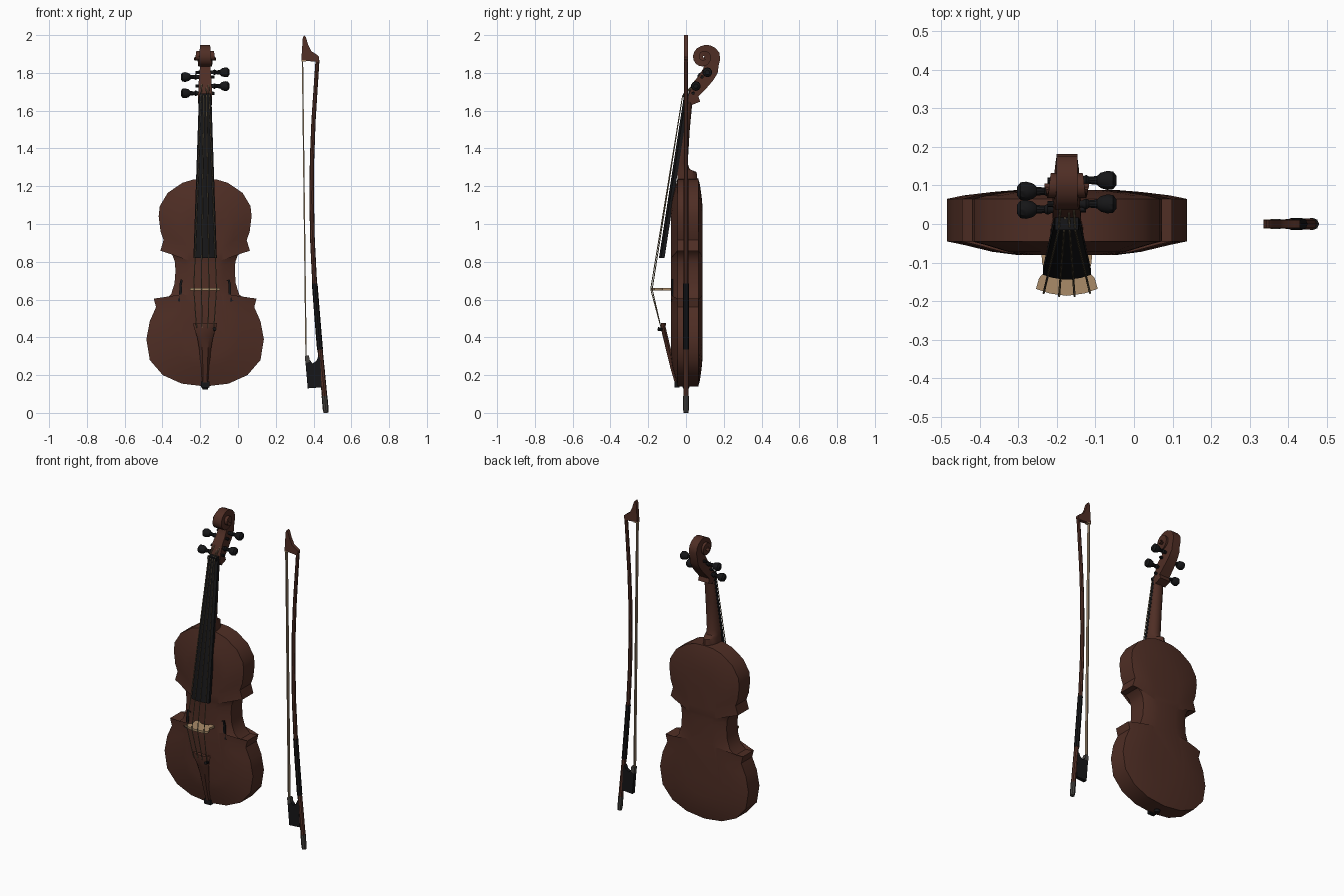
import bpy, bmesh, math
from mathutils import Vector

CX = -0.174  # violin centre line


def mat(name, c):
    m = bpy.data.materials.new(name)
    m.diffuse_color = (*c, 1)
    return m


WOOD = mat("varnished wood", (0.078, 0.027, 0.018))
BOWWOOD = mat("bow wood", (0.085, 0.029, 0.019))
BLACK = mat("ebony", (0.008, 0.008, 0.009))
MAPLE = mat("pale maple", (0.40, 0.26, 0.14))
STRING = mat("string metal", (0.22, 0.17, 0.10))
HAIR = mat("bow hair", (0.30, 0.22, 0.14))
SILVER = mat("dull silver", (0.06, 0.055, 0.05))


def make(name, verts, faces, m, angle=35):
    me = bpy.data.meshes.new(name)
    me.from_pydata([tuple(v) for v in verts], [], faces)
    bm = bmesh.new()
    bm.from_mesh(me)
    bmesh.ops.recalc_face_normals(bm, faces=bm.faces)
    bm.to_mesh(me)
    bm.free()
    me.materials.append(m)
    o = bpy.data.objects.new(name, me)
    bpy.context.collection.objects.link(o)
    bpy.ops.object.select_all(action='DESELECT')
    o.select_set(True)
    bpy.context.view_layer.objects.active = o
    bpy.ops.object.shade_smooth_by_angle(angle=math.radians(angle))
    return o


def loft(name, rings, m, angle=35):
    n = len(rings[0])
    faces = [(i * n + j, i * n + (j + 1) % n, (i + 1) * n + (j + 1) % n, (i + 1) * n + j)
             for i in range(len(rings) - 1) for j in range(n)]
    faces += [tuple(range(n)), tuple(range((len(rings) - 1) * n, len(rings) * n))]
    return make(name, [v for r in rings for v in r], faces, m, angle)


def prism(name, pts, y0, y1, m, cx=0.0):
    return loft(name, [[(cx + x, y, z) for x, z in pts] for y in (y0, y1)], m)


def tube(name, path, radii, m, n=8):
    P = [Vector(p) for p in path]
    rings = []
    for i, p in enumerate(P):
        t = (P[min(i + 1, len(P) - 1)] - P[max(i - 1, 0)]).normalized()
        a = t.cross(Vector((0, 1, 0)))
        if a.length < 0.1:
            a = t.cross(Vector((1, 0, 0)))
        a.normalize()
        b = t.cross(a)
        rings.append([p + radii[i] * (math.cos(k * math.tau / n) * a + math.sin(k * math.tau / n) * b)
                      for k in range(n)])
    return loft(name, rings, m)


def mirror(half):
    return half + [(-x, z) for x, z in reversed(half) if x > 0]


# Body: mirrored outline, ribs and arched plates as stacked rings
half = [(0, 0.14), (0.124, 0.155), (0.224, 0.2), (0.293, 0.28), (0.311, 0.39), (0.293, 0.485),
        (0.26, 0.56), (0.272, 0.605), (0.25, 0.598), (0.215, 0.596), (0.18, 0.628), (0.162, 0.685),
        (0.157, 0.75), (0.16, 0.80), (0.173, 0.835), (0.2, 0.857), (0.237, 0.858), (0.22, 0.915),
        (0.236, 0.96), (0.246, 1.04), (0.24, 1.095), (0.198, 1.165), (0.12, 1.218), (0.06, 1.236), (0, 1.24)]
outline = mirror(half)


def body_ring(sx, sz, y):
    return [(CX + x * sx, y, 0.69 + (z - 0.69) * sz) for x, z in outline]


loft("body", [body_ring(.42, .72, -.08), body_ring(.62, .82, -.072), body_ring(.86, .94, -.054),
              body_ring(1, 1, -.045), body_ring(1, 1, .065), body_ring(.86, .94, .074),
              body_ring(.62, .82, .083), body_ring(.42, .72, .088)], WOOD)

# Sound holes: slim slanted S plates with round ends
for s in (-1, 1):
    spine = [(.112, .70), (.124, .705), (.13, .68), (.13, .645), (.132, .61), (.14, .59), (.152, .597)]
    w = [.006, .005, .006, .007, .006, .005, .006]
    pts = [(s * (x - d), z - d * .5) for (x, z), d in zip(spine, w)]
    pts += [(s * (x + d), z + d * .5) for (x, z), d in reversed(list(zip(spine, w)))]
    prism("sound_hole", pts, -.0765, -.069, BLACK, CX)


# Fingerboard
def board_y(z):
    return -0.012 - 0.154 * (1.675 - z)


rings = []
for z, hw in ((.82, .062), (1.675, .033)):
    y = board_y(z)
    rings.append([(CX + hw * f, y + .012 * f * f, z) for f in (-1, -.6, -.2, .2, .6, 1)]
                 + [(CX + hw, y + .03, z), (CX - hw, y + .03, z)])
loft("fingerboard", rings, BLACK)
prism("nut", [(-.032, 1.672), (.032, 1.672), (.03, 1.69), (-.03, 1.69)], -.016, .02, BLACK, CX)

# Neck with heel: half-round sections
rings = []
for z, yf, yb, hw in ((1.66, .012, .035, .034), (1.5, -.01, .02, .038), (1.32, -.04, .009, .044),
                      (1.29, -.044, .02, .045), (1.275, -.046, .056, .043), (1.22, -.045, .062, .045)):
    rings.append([(CX + hw * math.cos(a * math.pi / 8), yf + (yb - yf) * math.sin(a * math.pi / 8), z)
                  for a in range(9)])
loft("neck", rings, WOOD)

# Pegbox flowing into a spiral scroll that widens toward its eye
sections = [((.012, 1.662), (.03, 1.63), .036), ((.016, 1.685), (.075, 1.648), .037),
            ((.02, 1.70), (.066, 1.675), .036), ((.043, 1.755), (.105, 1.715), .034),
            ((.072, 1.79), (.145, 1.762), .031), ((.092, 1.825), (.168, 1.80), .028)]
radii = [.092, .086, .07, .058, .056, .056, .054, .048, .042, .038, .034, .03, .027, .024, .021, .019]
for i, r in enumerate(radii):
    for sub in (0, .5):
        t = i + sub
        rr = r if sub == 0 or i + 1 == len(radii) else (r + radii[i + 1]) / 2
        a = math.radians(-30 + 45 * t)
        c = Vector((.093, 1.885))
        d = Vector((math.cos(a), math.sin(a)))
        sections.append((tuple(c + d * .004), tuple(c + d * rr), .027 + .031 * max(0, t - 3) / 12.5))
loft("pegbox_and_scroll", [[(CX - w, *f), (CX + w, *f), (CX + w, *b), (CX - w, *b)]
                           for f, b, w in sections], WOOD)

# Pegs: tapered shaft, collar and flared head
pegs = ((1, .113, 1.803), (-1, .085, 1.778), (1, .052, 1.73), (-1, .038, 1.692))
for s, y, z in pegs:
    prof = [(-.05, .008), (.04, .01), (.05, .015), (.058, .01), (.078, .012), (.088, .021),
            (.105, .026), (.12, .024), (.129, .012)]
    tube("peg", [(CX + s * x, y, z) for x, _ in prof], [r for _, r in prof], BLACK, 10)

# Bridge: arched crown, waist notches, two feet
bridge = [(.08, -.168), (.072, -.14), (.058, -.125), (.064, -.1), (.066, -.072), (.035, -.072),
          (.03, -.09), (0, -.1)]
bridge = mirror(bridge[::-1])
crown = [(.045, -.18), (0, -.186), (-.045, -.18)]
k = next(i for i, p in enumerate(bridge) if p[0] == .08) + 1
bridge = bridge[:k] + crown + bridge[k:]
loft("bridge", [[(CX + x, y, z) for x, y in bridge] for z in (.647, .66)], MAPLE)

# Tailpiece: tapered and arched, with end gut, button and fine tuner
rings = []
for z, y, hw in ((.475, -.128, .062), (.455, -.13, .06), (.40, -.117, .042), (.33, -.1, .03),
                 (.24, -.078, .024), (.16, -.055, .02)):
    rings.append([(CX - hw, y + .012, z), (CX - hw * .5, y - .005, z), (CX + hw * .5, y - .005, z),
                  (CX + hw, y + .012, z), (CX + hw * .8, y + .022, z), (CX - hw * .8, y + .022, z)])
loft("tailpiece", rings, WOOD)
prism("tail_saddle", [(-.022, .134), (.022, .134), (.022, .165), (-.022, .165)], -.06, -.035, BLACK, CX)
tube("end_button", [(CX, 0, .15), (CX, 0, .138), (CX, 0, .125)], [.012, .019, .014], BLACK, 10)
tube("fine_tuner", [(CX + .05, -.125, .44), (CX + .05, -.15, .445)], [.008, .01], BLACK)

# Strings: tailpiece, bridge, nut, peg
for i, p in enumerate((1, 3, 2, 0)):
    f = (i - 1.5) / 1.5
    by = -.188 + .009 * f * f
    tube("string", [(CX + f * .046, -.132, .45), (CX + f * .06, by, .655),
                    (CX + f * .022, -.018, 1.68), (CX + f * .014, pegs[p][1] - .01, pegs[p][2])],
         [.0028] * 4, STRING, 6)

# Bow stick with gentle inward curve
stick = [(.459, .08), (.446, .22), (.432, .36), (.418, .53), (.405, .70), (.394, .92), (.39, 1.13),
         (.392, 1.35), (.40, 1.55), (.411, 1.72), (.421, 1.87)]
tube("bow_stick", [(x, 0, z) for x, z in stick], [.0145 - .0004 * i for i in range(len(stick))], BOWWOOD)
tube("bow_grip", [(x, 0, z) for x, z in ((.434, .335), (.418, .53), (.406, .685))],
     [.0158, .0155, .015], BLACK)
tube("bow_screw", [(.466, 0, 0), (.464, 0, .02), (.458, 0, .09)], [.013, .0155, .0155], SILVER)

# Bow head
prism("bow_head", [(.335, 1.866), (.425, 1.858), (.43, 1.885), (.415, 1.898), (.388, 1.915), (.371, 1.95),
                   (.359, 1.99), (.35, 2.0), (.343, 1.985)], -.011, .011, BOWWOOD)
prism("bow_head_plate", [(.335, 1.86), (.36, 1.86), (.36, 1.867), (.335, 1.867)], -.0115, .0115, MAPLE)

# Frog, ferrule and hair ribbon
prism("frog", [(.369, .13), (.442, .135), (.436, .29), (.425, .3), (.415, .275), (.395, .262),
               (.38, .28), (.357, .27)], -.012, .012, BLACK)
prism("ferrule", [(.357, .262), (.38, .27), (.376, .305), (.354, .302)], -.0125, .0125, SILVER)
prism("bow_hair", [(.357, .28), (.364, .28), (.345, 1.868), (.338, 1.868)], -.009, .009, HAIR)
